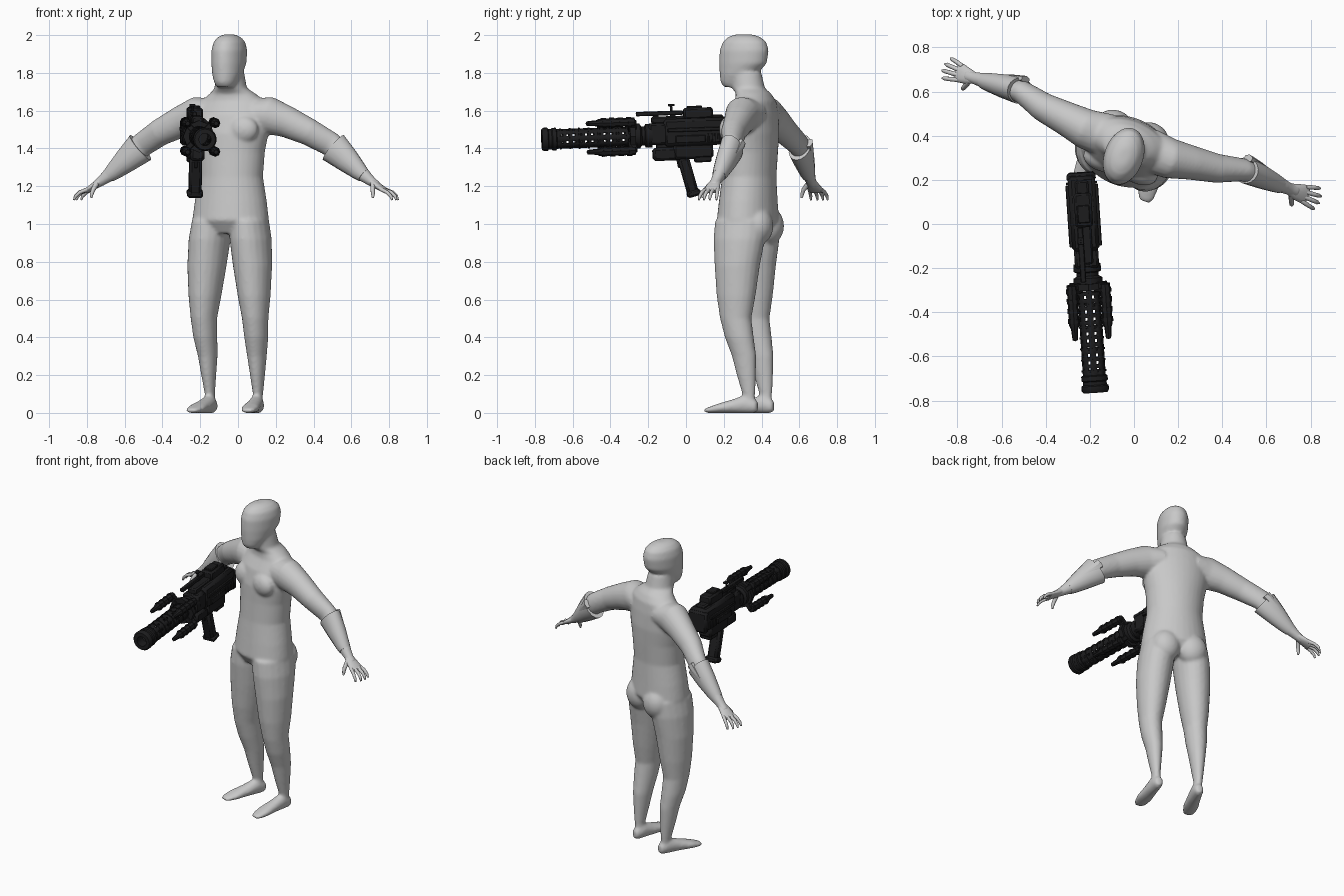
import bpy, bmesh, math
from mathutils import Matrix, Vector

def material(name, rgb):
    m = bpy.data.materials.new(name)
    m.diffuse_color = (*rgb, 1)
    return m

SKIN = material("light grey", (0.58, 0.58, 0.58))
DARK = material("gun black", (0.012, 0.012, 0.013))
# the figure is turned on the spot, the gun is slightly yawed and pitched
BODY = Matrix.Translation((-0.01, 0.41, 0)) @ Matrix.Rotation(math.radians(-19.4), 4, 'Z')
GUN = (Matrix.Translation((-0.212, -0.2, 1.467)) @ Matrix.Rotation(math.radians(3.8), 4, 'Z')
       @ Matrix.Rotation(math.radians(2), 4, 'X'))

def finish(name, bm, mat, frame, bevel=0, angle=35):
    bmesh.ops.recalc_face_normals(bm, faces=bm.faces)
    me = bpy.data.meshes.new(name)
    bm.to_mesh(me)
    bm.free()
    ob = bpy.data.objects.new(name, me)
    bpy.context.collection.objects.link(ob)
    ob.matrix_world = frame
    me.materials.append(mat)
    if bevel:
        b = ob.modifiers.new("bevel", 'BEVEL')
        b.width, b.segments = bevel, 1
    bpy.ops.object.select_all(action='DESELECT')
    ob.select_set(True)
    bpy.context.view_layer.objects.active = ob
    bpy.ops.object.shade_smooth_by_angle(angle=math.radians(angle))
    return ob

def loft(bm, sections, u, flat=None, sign=1, n=20):
    """Skin ellipses (x, y, z, ru, rv) along a path; sign mirrors in x."""
    pts = [Vector(s[:3]) for s in sections]
    rings = []
    for i, s in enumerate(sections):
        t = flat or (pts[min(i + 1, len(pts) - 1)] - pts[max(i - 1, 0)]).normalized()
        a = (u - t * u.dot(t)).normalized()
        b = t.cross(a)
        ring = []
        for k in range(n):
            w = math.tau * k / n
            p = pts[i] + a * (s[3] * math.cos(w)) + b * (s[4] * math.sin(w))
            ring.append(bm.verts.new((p.x * sign, p.y, p.z)))
        rings.append(ring)
    for r, q in zip(rings, rings[1:]):
        for k in range(n):
            bm.faces.new((r[k], r[(k + 1) % n], q[(k + 1) % n], q[k]))
    bm.faces.new(rings[0])
    bm.faces.new(rings[-1])

def ball(bm, centre, radii):
    bmesh.ops.create_uvsphere(bm, u_segments=20, v_segments=12, radius=1,
                              matrix=Matrix.Translation(centre) @ Matrix.Diagonal((*radii, 1)))

X, Y, Z = Vector((1, 0, 0)), Vector((0, 1, 0)), Vector((0, 0, 1))

# ---- figure: overlapping lofts fused into one smooth skin
bm = bmesh.new()
torso = [(.95, -.09, .15, .11), (1.02, -.088, .208, .158), (1.12, -.085, .195, .15),
         (1.25, -.08, .172, .14), (1.38, -.072, .18, .14), (1.48, -.068, .2, .14),
         (1.58, -.06, .205, .125), (1.65, -.045, .175, .1), (1.69, -.055, .125, .088),
         (1.72, -.085, .085, .088), (1.80, -.10, .075, .085)]
loft(bm, [(0, y, z, a, b) for z, y, a, b in torso], X, Z, n=32)
head = [(1.725, -.175, .045, .045), (1.75, -.167, .06, .07), (1.79, -.142, .076, .1),
        (1.85, -.115, .087, .13), (1.92, -.108, .089, .134), (1.965, -.106, .078, .118),
        (1.99, -.108, .056, .088), (2.004, -.11, .025, .045)]
loft(bm, [(0, y, z, a, b) for z, y, a, b in head], X, Z, n=32)
leg = [(.130, -.035, .04, .026, .034), (.135, -.035, .1, .026, .035), (.137, -.048, .2, .038, .052),
       (.138, -.06, .3, .050, .066), (.143, -.085, .4, .062, .078), (.144, -.105, .5, .068, .085),
       (.138, -.105, .62, .085, .105), (.128, -.102, .78, .102, .122), (.115, -.095, .92, .108, .14),
       (.105, -.09, 1.02, .10, .14)]
foot = [(.13, .012, .035, .02, .026), (.13, -.005, .037, .03, .038), (.133, -.05, .048, .037, .05),
        (.14, -.12, .036, .042, .037), (.15, -.2, .024, .049, .025), (.155, -.25, .015, .04, .016),
        (.157, -.272, .012, .024, .011)]
arm = [(.10, -.045, 1.585, .10, .08), (.2, -.05, 1.575, .092, .1), (.3, -.035, 1.54, .078, .084),
       (.42, -.02, 1.485, .066, .072), (.53, .012, 1.42, .052, .066), (.62, .012, 1.34, .049, .06),
       (.70, .005, 1.27, .037, .042), (.76, 0, 1.225, .028, .027), (.80, 0, 1.2, .028, .02)]
for s in (1, -1):
    loft(bm, leg, X, Z, s)
    loft(bm, foot, X, -Y, s)
    loft(bm, arm, Y, None, s)
    ball(bm, (s * .09, -.155, 1.50), (.088, .055, .075))    # chest
    ball(bm, (s * .085, -.0, .99), (.09, .08, .10))         # seat
body = finish("body", bm, SKIN, BODY)
m = body.modifiers.new("fuse", 'REMESH')
m.mode, m.voxel_size, m.use_smooth_shade = 'VOXEL', 0.009, True
m = body.modifiers.new("soften", 'SMOOTH')
m.factor, m.iterations = 0.5, 8

# ---- hands and flared forearm guards
cuff = [(.542, .014, 1.405, .060, .088), (.556, .014, 1.393, .060, .084), (.62, .01, 1.338, .054, .068),
        (.69, .004, 1.277, .042, .047), (.715, .002, 1.257, .036, .038)]
palm = [(.755, 0, 1.228, .026, .022), (.785, -.002, 1.208, .036, .019), (.82, 0, 1.187, .043, .015),
        (.842, 0, 1.172, .04, .011)]
for s, side in ((1, "left"), (-1, "right")):
    bm = bmesh.new()
    loft(bm, cuff, Y, None, s, 16)
    finish(side + "_forearm_guard", bm, SKIN, BODY, angle=40)
    bm = bmesh.new()                                        # raised fin behind the elbow
    loft(bm, [(.535, .07, 1.43, .018, .03), (.60, .06, 1.37, .012, .02), (.68, .04, 1.29, .004, .01)],
         Y, None, s, 6)
    finish(side + "_elbow_fin", bm, SKIN, BODY)
    bm = bmesh.new()
    loft(bm, palm, Y, None, s, 14)
    for k in range(4):
        y = -.032 + k * .0215
        reach = (.0, .012, .01, -.006)[k]
        loft(bm, [(.825, y, 1.183, .011, .011), (.862 + reach, y * 1.3, 1.168, .010, .010),
                  (.885 + reach, y * 1.45, 1.147, .009, .009), (.893 + reach, y * 1.5, 1.127, .005, .005)],
             Y, None, s, 8)
    loft(bm, [(.775, -.022, 1.213, .014, .014), (.785, -.052, 1.18, .012, .012),
              (.79, -.062, 1.155, .010, .010), (.79, -.064, 1.137, .005, .005)], X, None, s, 8)
    finish(side + "_hand", bm, SKIN, BODY, angle=60)

# ---- gun helpers (barrel axis along local y, muzzle towards -y)
def box(name, lo, hi, bevel=.006, tilt=0, roll=0):
    lo, hi = Vector(lo), Vector(hi)
    bm = bmesh.new()
    bmesh.ops.create_cube(bm, size=1, matrix=Matrix.Diagonal((*(hi - lo), 1)))
    bmesh.ops.rotate(bm, verts=bm.verts, matrix=Matrix.Rotation(math.radians(tilt), 3, 'X'))
    bmesh.ops.translate(bm, verts=bm.verts, vec=(lo + hi) / 2)
    bmesh.ops.rotate(bm, verts=bm.verts, matrix=Matrix.Rotation(math.radians(roll), 3, 'Y'))
    return finish(name, bm, DARK, GUN, bevel)

def lathe(name, profile, n=24, closed=True, centre=(0, 0, 0), cut=None):
    """Spin (radius, y) points round the y axis; cut(i, k) drops faces."""
    bm = bmesh.new()
    c = Vector(centre)
    rings = [[bm.verts.new(c + Vector((r * math.cos(math.tau * k / n), y, r * math.sin(math.tau * k / n))))
              for k in range(n)] for r, y in profile]
    for i in range(len(rings) if closed else len(rings) - 1):
        a, b = rings[i], rings[(i + 1) % len(rings)]
        for k in range(n):
            if not (cut and cut(i, k)):
                bm.faces.new((a[k], a[(k + 1) % n], b[(k + 1) % n], b[k]))
    bmesh.ops.remove_doubles(bm, verts=bm.verts, dist=1e-5)
    return finish(name, bm, DARK, GUN)

# perforated barrel shroud: eight columns of open slots
rows = [(.052, -.52 + .0165 * i) for i in range(30)]
cage = lathe("barrel_shroud", rows, 24, False, cut=lambda i, k: i % 2 == 1 and k % 3 == 1)
cage.modifiers.new("wall", 'SOLIDIFY').thickness = .006
for i in range(8):
    y = -.47 + i * .05
    lathe("shroud_band", [(.05, y), (.056, y), (.056, y + .008), (.05, y + .008)])
# muzzle and collars
lathe("muzzle", [(.032, -.565), (.055, -.565), (.062, -.555), (.062, -.535), (.054, -.53),
                 (.054, -.515), (.060, -.51), (.060, -.49), (.05, -.485), (.034, -.50)])
lathe("barrel_collar", [(0, -.07), (.066, -.07), (.066, -.045), (.05, -.035), (.05, -.02),
                        (.062, -.015), (.062, .02), (0, .02)], 12)
lathe("pod_ring", [(.05, -.10), (.085, -.10), (.085, -.07), (.05, -.07)], 8)

# four pods set diagonally round the barrel
for q in range(4):
    w = math.radians(45 + 90 * q)
    c = (.107 * math.cos(w), 0, .107 * math.sin(w))
    lathe("pod", [(0, -.325), (.012, -.32), (.016, -.27), (.023, -.255), (.023, -.075), (0, -.07)], 8, centre=c)
    for i in range(4):
        y = -.245 + i * .045
        lathe("pod_rib", [(.02, y), (.027, y), (.027, y + .018), (.02, y + .018)], 8, centre=c)
    box("pod_strut", (.045, -.11, -.014), (.11, -.065, .014), .003, roll=-45 - 90 * q)

# receiver
box("receiver_front", (-.055, 0, -.05), (.055, .10, .065), .012)
box("receiver", (-.062, .08, -.06), (.062, .42, .085), .016)
box("butt_plate", (-.066, .395, -.065), (.066, .435, .07), .012)
box("receiver_spine", (-.03, .02, .06), (.03, .40, .10), .008)
box("top_housing", (-.04, .19, .08), (.04, .345, .14), .01)
box("top_housing_cap", (-.028, .21, .135), (.028, .29, .15), .004)
box("lower_housing", (-.045, .13, -.13), (.045, .34, -.05), .012)
box("rear_lower_housing", (-.04, .24, -.15), (.04, .33, -.11), .008)
box("fore_magazine", (-.038, .02, -.135), (.038, .16, -.065), .014)
box("magazine_mount", (-.022, .04, -.08), (.022, .15, -.04), .004)
for s in (-1, 1):
    box("side_rail", (s * .066 - .008, .10, .015), (s * .066 + .008, .38, .035), .003)
    box("side_panel", (s * .064 - .008, .14, -.045), (s * .064 + .008, .30, -.005), .004)
    for i in range(5):
        y = .31 + i * .018
        box("side_vent", (s * .064 - .006, y, -.045), (s * .064 + .006, y + .009, .0), .001)

# aiming rail and sight
box("sight_rail", (-.034, -.06, .105), (-.008, .19, .128), .004)
for y in (0.03, .12):
    box("sight_mount", (-.028, y, .05), (-.014, y + .03, .11), .002)
box("sight_post", (-.025, .122, .12), (-.017, .134, .165), .001)
box("sight_cross", (-.036, .112, .152), (-.006, .146, .164), .003)

# grip and trigger
box("grip", (-.034, .175, -.325), (.034, .235, -.12), .014, tilt=14)
box("grip_foot", (-.042, .195, -.33), (.042, .268, -.295), .01, tilt=14)
box("trigger", (-.008, .148, -.175), (.008, .162, -.12), .002, tilt=10)
